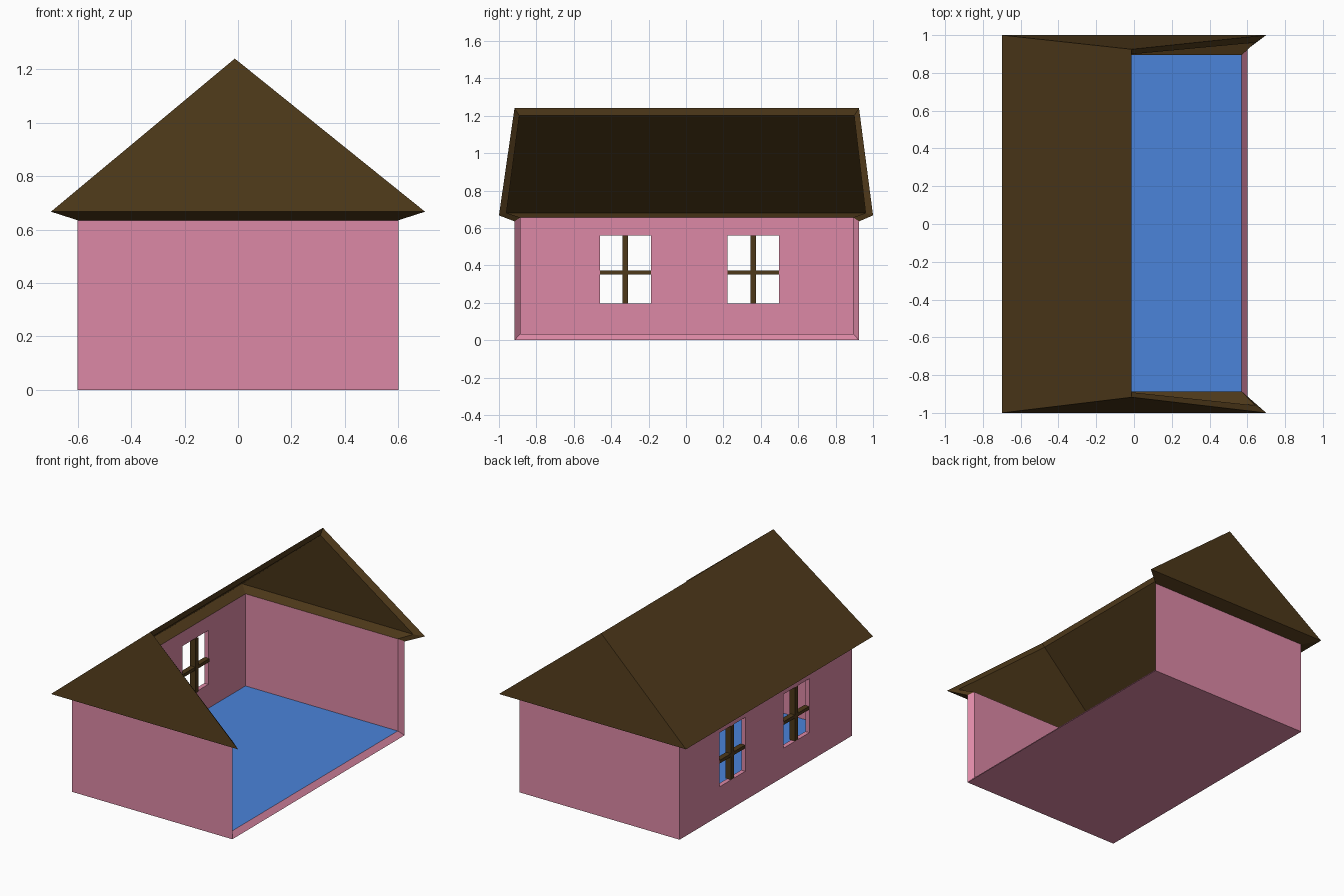
import bpy
import bmesh

if "Cube" in bpy.data.objects:
    bpy.data.objects.remove(bpy.data.objects["Cube"])


def material(name, rgb):
    m = bpy.data.materials.new(name)
    m.diffuse_color = (*rgb, 1)
    m.use_nodes = True
    m.node_tree.nodes["Principled BSDF"].inputs["Base Color"].default_value = m.diffuse_color
    return m


pink = material("pink_wall", (0.72, 0.25, 0.38))
brown = material("brown_wood", (0.075, 0.04, 0.01))
blue = material("blue_floor", (0.07, 0.23, 0.70))
Y0 = 0.004  # the body sits slightly towards the back


def ring(x, y, z, y0=Y0):
    """Corners: front right, front left, back left, back right."""
    return [(x, y0 - y, z), (-x, y0 - y, z), (-x, y0 + y, z), (x, y0 + y, z)]


def shell(name, outer, inner, faces, mats, inner_mats=None):
    """Thick open shell: outer skin, matching inner skin and a rim between."""
    bm = bmesh.new()
    vo = [bm.verts.new(p) for p in outer]
    vi = [bm.verts.new(p) for p in inner]
    for f in faces:
        bm.faces.new([vo[i] for i in f])
    open_edges = [tuple(e.verts) for e in bm.edges if e.is_boundary]
    for k, f in enumerate(faces):
        g = bm.faces.new([vi[i] for i in reversed(f)])
        g.material_index = (inner_mats or {}).get(k, 0)
    for a, b in open_edges:
        bm.faces.new([a, b, vi[vo.index(b)], vi[vo.index(a)]])
    bmesh.ops.recalc_face_normals(bm, faces=bm.faces)
    me = bpy.data.meshes.new(name)
    bm.to_mesh(me)
    bm.free()
    for m in mats:
        me.materials.append(m)
    ob = bpy.data.objects.new(name, me)
    bpy.context.collection.objects.link(ob)
    return ob


def box(name, lo, hi, mat=None):
    bpy.ops.mesh.primitive_cube_add(size=1)
    ob = bpy.context.object
    ob.name = name
    for v in ob.data.vertices:
        v.co = [(a + b) / 2 + c * (b - a) for a, b, c in zip(lo, hi, v.co)]
    if mat:
        ob.data.materials.append(mat)
    return ob


# Walls and floor, open on the right side
wall_out = ring(0.6, 0.921, 0.635)
wall_in = ring(0.57, 0.89, 0.656)
walls = shell("walls_and_floor",
              ring(0.6, 0.921, 0) + wall_out,
              ring(0.57, 0.89, 0.033) + wall_in,
              [(3, 2, 1, 0), (1, 0, 4, 5), (2, 1, 5, 6), (3, 2, 6, 7)],
              [pink, blue], {0: 1})

# Roof: sloping eave underside, two gable ends and the left slope
RX = -0.012
ridge_out = [(RX, Y0 - 0.921, 1.24), (RX, Y0 + 0.921, 1.24)]
ridge_in = [(RX, Y0 - 0.895, 1.2), (RX, Y0 + 0.895, 1.2)]
shell("roof",
      wall_out + ring(0.7, 1.0, 0.667, 0) + ridge_out,
      wall_in + ring(0.64, 0.96, 0.68, 0) + ridge_in,
      [(0, 1, 5, 4), (1, 2, 6, 5), (2, 3, 7, 6),
       (4, 5, 8), (6, 7, 9), (5, 6, 9, 8)], [brown])

# Two windows in the left wall, each with a crossed bar
for label, y in (("front", -0.324), ("back", 0.36)):
    cutter = box("window_cutter", (-0.7, y - 0.137, 0.195), (-0.5, y + 0.137, 0.56))
    cutter.hide_render = True
    mod = walls.modifiers.new("window", "BOOLEAN")
    mod.operation = "DIFFERENCE"
    mod.solver = "EXACT"
    mod.object = cutter
    bpy.context.view_layer.objects.active = walls
    bpy.ops.object.modifier_apply(modifier=mod.name)
    bpy.data.objects.remove(cutter)
    box(label + "_window_upright", (-0.6, y - 0.015, 0.195), (-0.56, y + 0.015, 0.56), brown)
    box(label + "_window_crossbar", (-0.598, y - 0.137, 0.35), (-0.562, y + 0.137, 0.372), brown)
